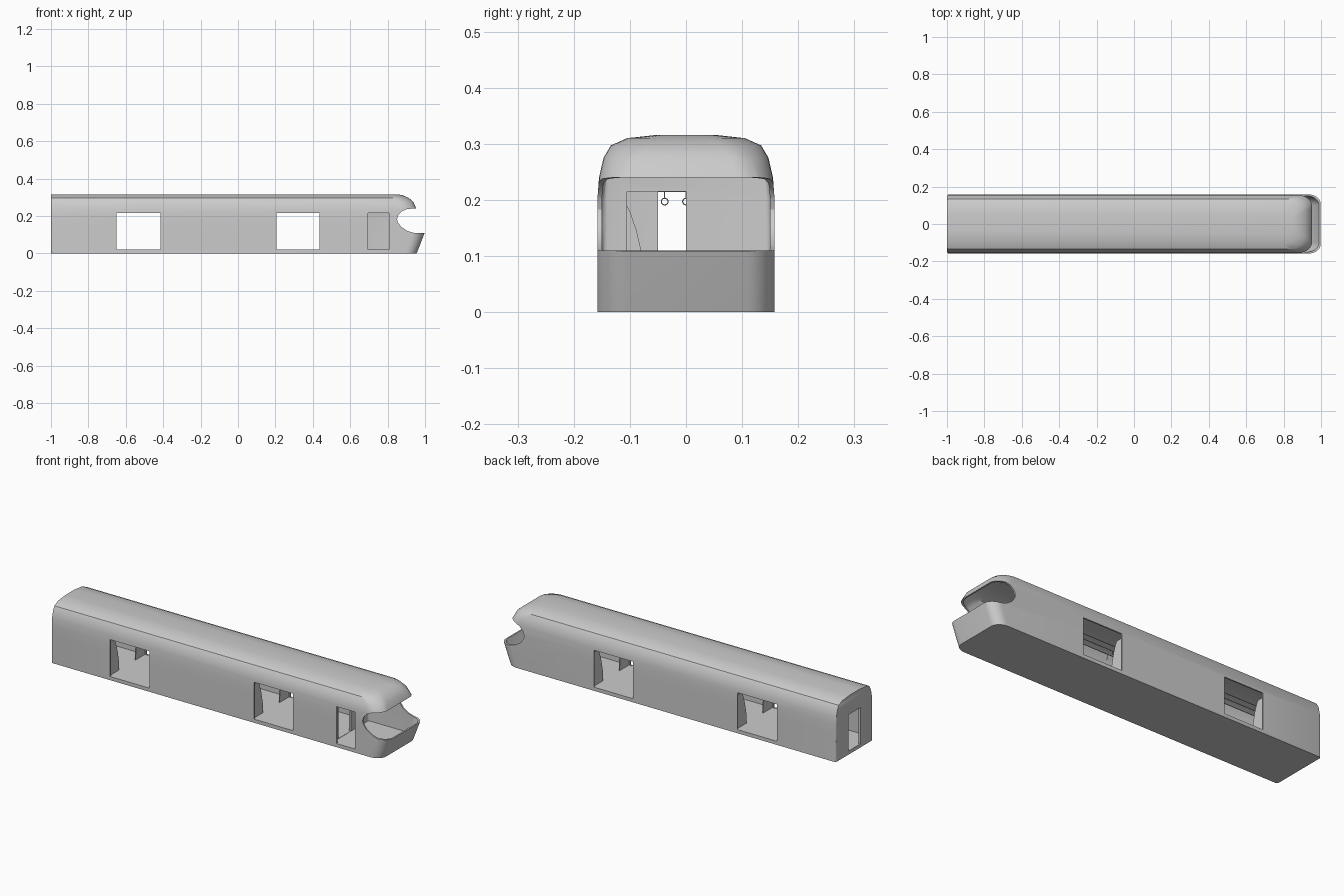
import bpy, bmesh, math

if "Cube" in bpy.data.objects:
    bpy.data.objects.remove(bpy.data.objects["Cube"])

# Body levels: height, half width, front end x, front corner size in x and y
LEVELS = [(0, .158, .955, .06, .05), (.05, .158, .975, .06, .05), (.11, .158, .998, .065, .05),
          (.15, .158, .99, .07, .055), (.2, .158, .97, .075, .06), (.24, .155, .953, .08, .06),
          (.275, .147, .938, .085, .07), (.297, .134, .912, .085, .07),
          (.31, .105, .882, .08, .06), (.316, .05, .855, .05, .03)]


def make_object(name, bm):
    bmesh.ops.recalc_face_normals(bm, faces=bm.faces)
    me = bpy.data.meshes.new(name)
    bm.to_mesh(me)
    bm.free()
    ob = bpy.data.objects.new(name, me)
    bpy.context.collection.objects.link(ob)
    return ob


def activate(ob):
    bpy.ops.object.select_all(action='DESELECT')
    ob.select_set(True)
    bpy.context.view_layer.objects.active = ob


def outline(back, front, w, rx, ry):
    """Plan outline with large front corners and small rear ones."""
    half = []
    for i in range(4):
        a = math.pi / 2 * i / 3
        half.append((back + .01 * (1 - math.sin(a)), w - .01 * (1 - math.cos(a))))
    half = [(x, y) for x, y in half][::-1]
    # order from the rear centre towards the front
    rear = [(back + .01 * (1 - math.cos(t)), w - .01 + .01 * math.sin(t))
            for t in [math.pi / 2 * i / 3 for i in range(4)]]
    nose = [(front - rx + rx * math.sin(t), w - ry + ry * math.cos(t))
            for t in [math.pi / 2 * i / 8 for i in range(9)]]
    side = rear + nose
    return side + [(x, -y) for x, y in reversed(side)]


def hull(name, back, inset=0, floor=0, flat_front=None):
    bm = bmesh.new()
    rings = []
    for z, w, front, rx, ry in LEVELS:
        z = max(z, floor) - (inset if z > .25 else 0)
        if flat_front is not None:
            front, rx, ry = flat_front, .001, .001
        pts = outline(back, front - (0 if flat_front else inset), w - inset, rx, ry)
        rings.append([bm.verts.new((x, y, z)) for x, y in pts])
    n = len(rings[0])
    for a, b in zip(rings, rings[1:]):
        for i in range(n):
            j = (i + 1) % n
            bm.faces.new((a[i], a[j], b[j], b[i]))
    bm.faces.new(rings[0])
    bm.faces.new(rings[-1])
    return make_object(name, bm)


def box(name, x0, x1, y0, y1, z0, z1):
    bm = bmesh.new()
    bmesh.ops.create_cube(bm, size=1)
    for v in bm.verts:
        v.co = ((x0 + x1) / 2 + v.co.x * (x1 - x0), (y0 + y1) / 2 + v.co.y * (y1 - y0),
                (z0 + z1) / 2 + v.co.z * (z1 - z0))
    return make_object(name, bm)


def prism(name, pts, axis, a, b):
    """Extrude a profile: (x, z) along y, or (y, z) along x."""
    bm = bmesh.new()
    f = bm.faces.new([bm.verts.new((a, u, v) if axis == 'x' else (u, a, v)) for u, v in pts])
    ext = bmesh.ops.extrude_face_region(bm, geom=[f])['geom']
    d = (b - a, 0, 0) if axis == 'x' else (0, b - a, 0)
    bmesh.ops.translate(bm, vec=d, verts=[g for g in ext if isinstance(g, bmesh.types.BMVert)])
    return make_object(name, bm)


def cut(target, cutter):
    cutter.hide_render = True
    mod = target.modifiers.new('cut', 'BOOLEAN')
    mod.operation = 'DIFFERENCE'
    mod.solver = 'EXACT'
    mod.object = cutter
    activate(target)
    bpy.ops.object.modifier_apply(modifier=mod.name)
    bpy.data.objects.remove(cutter, do_unlink=True)


# Car body, hollowed into a saloon and a driver's cab with a bulkhead between
body = hull('car_body', -1)
cut(body, hull('saloon_space', -.99, .008, .018, .66))
cut(body, hull('cab_space', .67, .008, .018))

# Wraparound windscreen opening
screen = [(1.1, .108), (.94, .11), (.905, .12), (.872, .142), (.854, .167), (.85, .183),
          (.857, .205), (.878, .226), (.905, .237), (.94, .24), (1.1, .24)]
cut(body, prism('windscreen_cutter', screen, 'y', -.3, .3))

# Passenger doorways, cab door, bulkhead door and rear gangway
for x0, x1 in ((-.65, -.415), (.205, .437)):
    cut(body, box('doorway_cutter', x0, x1, -.3, .3, .0195, .217))
cut(body, box('cab_door_cutter', .695, .806, -.3, -.1, .0195, .217))
cut(body, box('bulkhead_door_cutter', .64, .69, -.105, 0, .0195, .215))
cut(body, box('gangway_cutter', -1.1, -.95, -.05, .05, .0195, .214))
activate(body)
bpy.ops.object.shade_smooth_by_angle(angle=math.radians(30))

# Curved draught screens beside the doorways
panel = [(.153, .019), (.07, .019), (.072, .07), (.08, .11), (.088, .145), (.1, .18), (.11, .2), (.153, .2)]
for x in (-.662, -.409, .193, .443):
    for s in (-1, 1):
        prism('draught_screen', [(s * y, z) for y, z in panel], 'x', x, x + .005)

# Ceiling grab rails with hanging straps and ring handles
for y in (-.038, 0, .038):
    bpy.ops.mesh.primitive_cylinder_add(vertices=8, radius=.002, depth=1.65,
                                        location=(-.165, y, .221), rotation=(0, math.pi / 2, 0))
    bpy.context.object.name = 'grab_rail'
    for i in range(8):
        x = -.36 + i * .07
        box('hand_strap', x - .001, x + .001, y - .001, y + .001, .203, .221)
        bpy.ops.mesh.primitive_torus_add(location=(x, y, .197), rotation=(0, math.pi / 2, 0),
                                         major_radius=.006, minor_radius=.001,
                                         major_segments=16, minor_segments=6)
        bpy.context.object.name = 'hand_ring'
